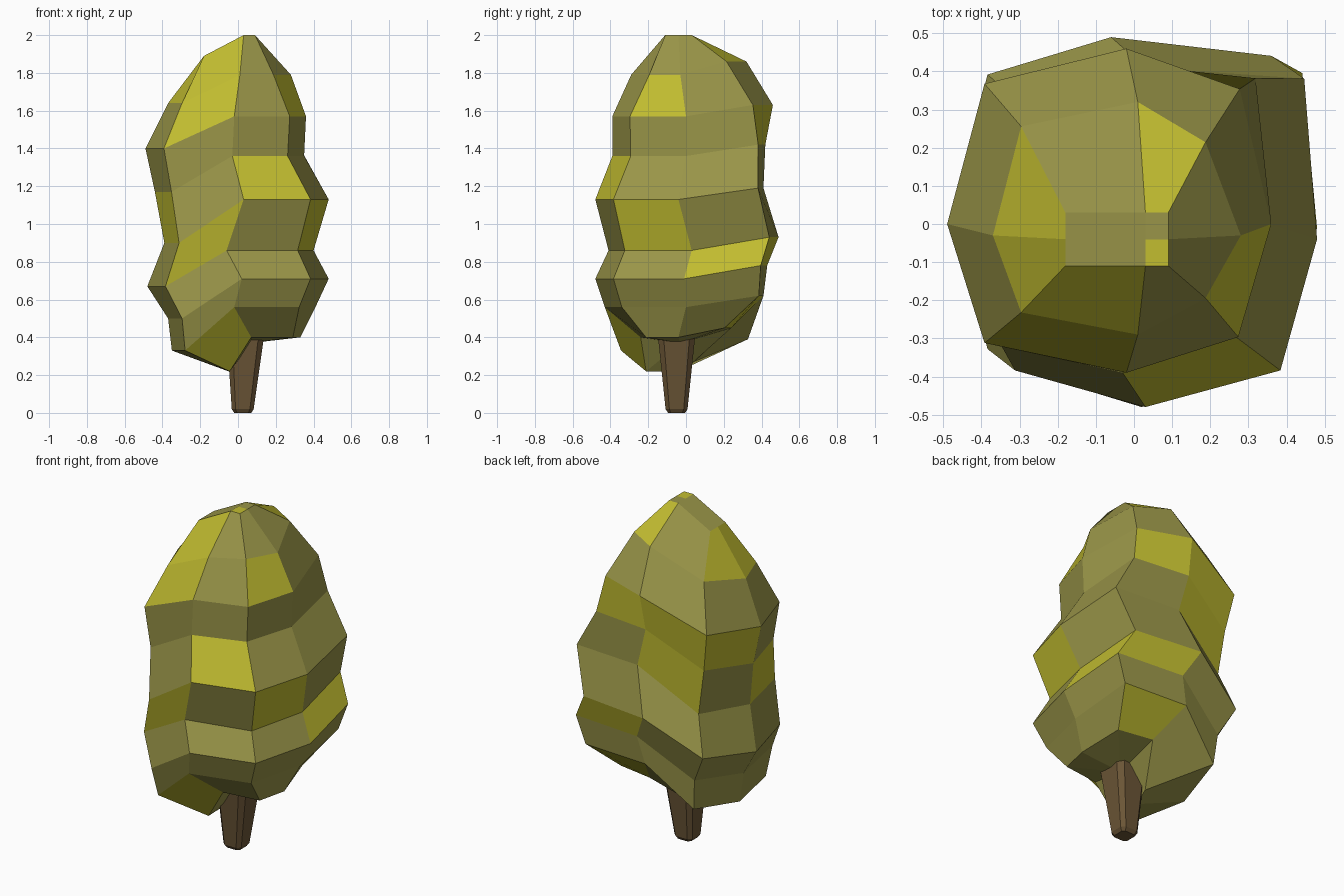
import bpy
import bmesh
from mathutils import Vector

if "Cube" in bpy.data.objects:
    bpy.data.objects.remove(bpy.data.objects["Cube"], do_unlink=True)


def make_material(name, rgb):
    mat = bpy.data.materials.new(name)
    mat.use_nodes = True
    color = (*rgb, 1)
    mat.diffuse_color = color
    mat.node_tree.nodes["Principled BSDF"].inputs["Base Color"].default_value = color
    return mat


olive = make_material("muted olive leaves", (0.32, 0.30, 0.065))
yellow = make_material("bright yellow leaves", (0.54, 0.51, 0.03))
bark = make_material("brown bark", (0.147, 0.092, 0.037))


def loft(name, rings, materials, accents=None, start=None, end=None):
    """Join equal rings from top to bottom, close both ends around a centre."""
    accents = accents or {}
    bm = bmesh.new()
    loops = [[bm.verts.new(p) for p in ring] for ring in rings]
    count = len(loops[0])
    for band, (upper, lower) in enumerate(zip(loops, loops[1:])):
        for i in range(count):
            j = (i + 1) % count
            face = bm.faces.new((upper[i], lower[i], lower[j], upper[j]))
            face.material_index = int(i in accents.get(band, ()))
    for label, loop, centre in (("top", loops[0], start), ("bottom", loops[-1], end)):
        middle = bm.verts.new(centre or sum((v.co for v in loop), Vector()) / count)
        for i in range(count):
            face = bm.faces.new((loop[i], loop[(i + 1) % count], middle))
            face.material_index = int(i in accents.get(label, ()))
    bmesh.ops.recalc_face_normals(bm, faces=bm.faces)
    mesh = bpy.data.meshes.new(name)
    bm.to_mesh(mesh)
    bm.free()
    for mat in materials:
        mesh.materials.append(mat)
    obj = bpy.data.objects.new(name, mesh)
    bpy.context.collection.objects.link(obj)
    return obj


def leaf_ring(left, right, mid_x, front, back, mid_y, z_left, z_right, z_back,
              front_corner, back_corner):
    """Eight points, left round through the front; the left side sags lower."""
    kf, kb = front_corner / 100, back_corner / 100
    kl = max(0.8, kf)
    sag = z_left + z_back - z_right
    points = [
        (left, mid_y, z_left), (left * kl, front * kl, z_left),
        (mid_x, front, z_right), (right * kf, front * kf, z_right),
        (right, mid_y, z_right), (right * kb, back * kb, z_back),
        (mid_x, back, z_back), (left * kl, back * kl, sag),
    ]
    return [Vector(p) / 100 for p in points]


# Leafy crown: one size row per ring, in hundredths
crown_sizes = [
    (-18, 9, 3, -11, 3, -4, 189, 200, 200, 100, 100),
    (-37, 28, 1, -29, 32, -3, 164, 179, 186, 67, 67),
    (-49, 36, -2, -39, 46, 0, 140, 157, 163, 76, 77),
    (-44, 35, -3, -39, 42, 0, 117, 136, 142, 75, 91),
    (-39, 48, 3, -48, 41, -4, 90, 113, 119, 80, 93),
    (-48, 40, -6, -41, 49, 3, 67, 86, 93, 79, 90),
    (-37, 48, 2, -48, 43, -1, 50, 71, 78, 80, 92),
    (-35, 41, -2, -43, 41, 0, 33, 56, 62, 79, 94),
    (-5, 33, 7, -24, 24, -4, 22, 40, 45, 88, 85),
]
crown_rings = [leaf_ring(*row) for row in crown_sizes]
crown_rings[-1][-1].y = 0.04  # tuck the lowest back corner in

# Bright patches: facet columns in each band
bright = {
    "top": (2, 3), 0: (0, 1, 5, 7), 1: (1, 3), 2: (5, 6, 7), 3: (0, 2, 6),
    4: (1, 3), 5: (4, 5), 7: (1, 5),
}
loft("leafy_crown", crown_rings, [olive, yellow], bright,
     start=Vector((0.03, -0.04, 2)), end=Vector((0.07, -0.03, 0.37)))


# Trunk: tapering square post with chamfered corners and foot
def post_ring(x, half, chamfer, z):
    inner = half - chamfer
    corners = [(-half, -inner), (-inner, -half), (inner, -half), (half, -inner),
               (half, inner), (inner, half), (-inner, half), (-half, inner)]
    return [Vector((x + a, b - 0.05, z)) for a, b in corners]


loft("trunk", [post_ring(0.04, 0.1, 0.03, 0.42),
               post_ring(0.025, 0.058, 0.02, 0.02),
               post_ring(0.025, 0.045, 0.015, 0)], [bark])
